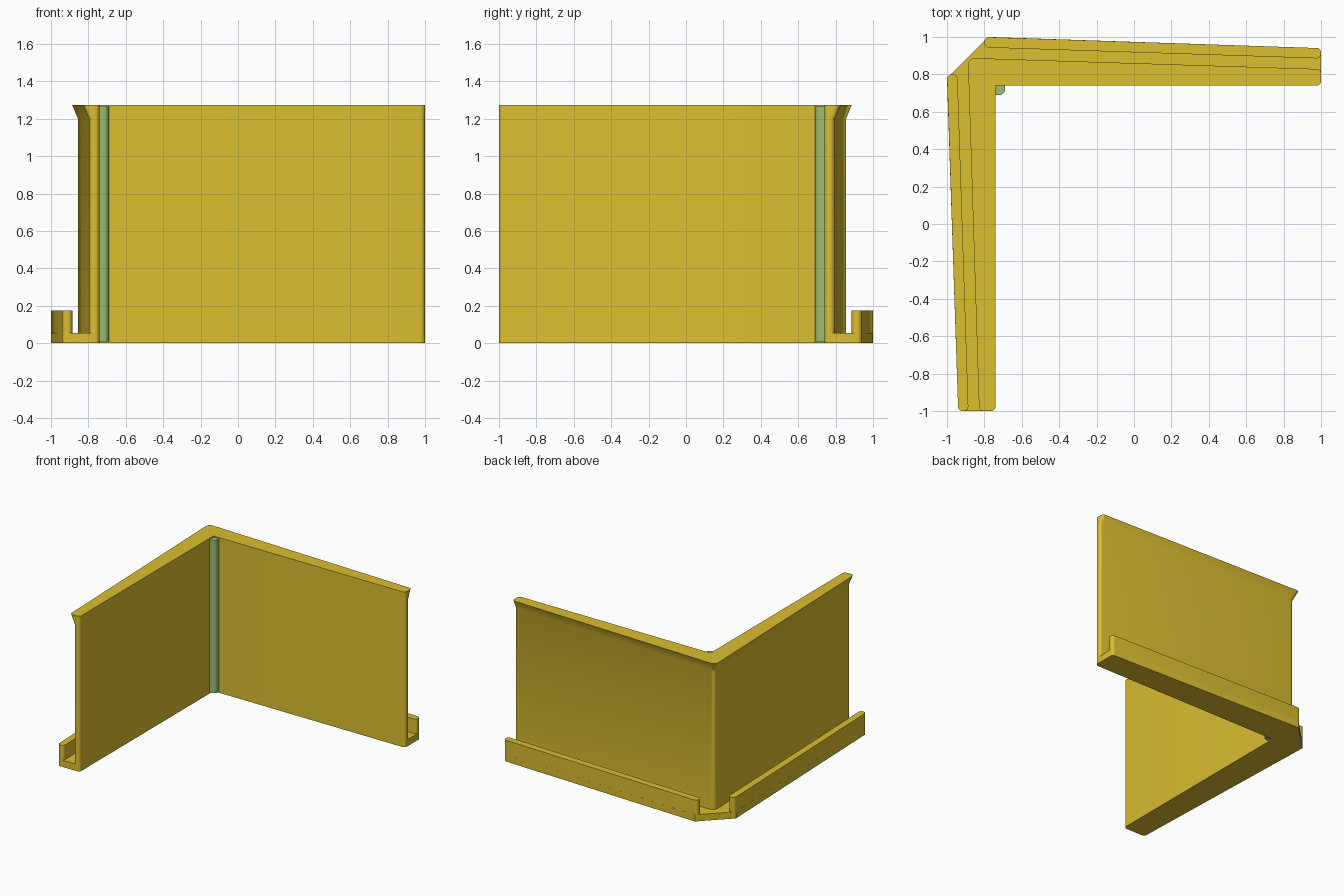
import bpy, bmesh, math
from mathutils import Vector

if "Cube" in bpy.data.objects:
    bpy.data.objects.remove(bpy.data.objects["Cube"])


def material(name, color):
    m = bpy.data.materials.new(name)
    m.diffuse_color = color
    m.use_nodes = True
    m.node_tree.nodes["Principled BSDF"].inputs["Base Color"].default_value = m.diffuse_color
    return m


YELLOW = material("yellow", (0.71, 0.52, 0.03, 1))
GREEN = material("green", (0.33, 0.51, 0.16, 1))


def swap(p):
    """Reflect a plan point from the left arm to the back arm."""
    return (-p[1], -p[0])


def rounded(corners, steps=6):
    """Outline from (x, y, radius) corners, each replaced by a fillet arc."""
    out = []
    for i, (x, y, r) in enumerate(corners):
        p = Vector((x, y))
        if r == 0:
            out.append(p)
            continue
        a = (Vector(corners[i - 1][:2]) - p).normalized()
        b = (Vector(corners[(i + 1) % len(corners)][:2]) - p).normalized()
        half = a.angle(b) / 2
        centre = p + (a + b).normalized() * r / math.sin(half)
        start = (p + a * r / math.tan(half) - centre).normalized()
        end = (p + b * r / math.tan(half) - centre).normalized()
        out += [centre + start.slerp(end, k / steps) * r for k in range(steps + 1)]
    return out


def loft(name, sections, mat, bottom=True):
    """Solid through a stack of (z, outline) sections."""
    bm = bmesh.new()
    rings = [[bm.verts.new((p.x, p.y, z)) for p in pts] for z, pts in sections]
    for lo, hi in zip(rings, rings[1:]):
        for i in range(len(lo)):
            bm.faces.new((lo[i - 1], lo[i], hi[i], hi[i - 1]))
    bm.faces.new(rings[-1])
    if bottom:
        bm.faces.new(rings[0][::-1])
    bmesh.ops.recalc_face_normals(bm, faces=bm.faces)
    me = bpy.data.meshes.new(name)
    bm.to_mesh(me)
    bm.free()
    ob = bpy.data.objects.new(name, me)
    bpy.context.collection.objects.link(ob)
    me.materials.append(mat)
    bpy.ops.object.select_all(action='DESELECT')
    ob.select_set(True)
    bpy.context.view_layer.objects.active = ob
    bpy.ops.object.shade_smooth_by_angle(angle=math.radians(25))
    return ob


R, INNER, FLOOR, TOP = 0.025, 0.74, 0.055, 1.275


def wall_outline(end, corner):
    """L-shaped plan, tapering from the corner to both arm ends."""
    return rounded([(-end, -1, R), (-INNER, -1, R), (-INNER, INNER, 0),
                    (1, INNER, R), (1, end, R), (-corner, corner, 0.035)])


# Base slab with chamfered outer corner
base = rounded([(-0.94, -1, R), (-INNER, -1, R), (-INNER, INNER, 0),
                (1, INNER, R), (1, 0.94, R), (-0.78, 1, 0), (-1, 0.78, 0)])
loft("base", [(0, base), (FLOOR, base)], YELLOW)

# Upright wall flaring outward at the top edge
low, high = wall_outline(0.795, 0.857), wall_outline(0.828, 0.888)
loft("wall", [(FLOOR, low), (1.2, low), (TOP, high)], YELLOW, bottom=False)

# Low retaining lips along both outer edges
lip = rounded([(-0.94, -1, R), (-0.885, -1, R),
               (-0.944, 0.8, R), (-1, 0.8, R)])
loft("left_lip", [(FLOOR, lip), (0.175, lip)], YELLOW, bottom=False)
back = [Vector(swap(p)) for p in lip][::-1]
loft("back_lip", [(FLOOR, back), (0.175, back)], YELLOW, bottom=False)

# Green bead in the inner corner
bead = rounded([(-INNER, 0.69, 0), (-0.69, 0.69, 0.03),
                (-0.69, INNER, 0), (-INNER, INNER, 0)])
loft("corner_bead", [(0.01, bead), (1.265, bead)], GREEN)
